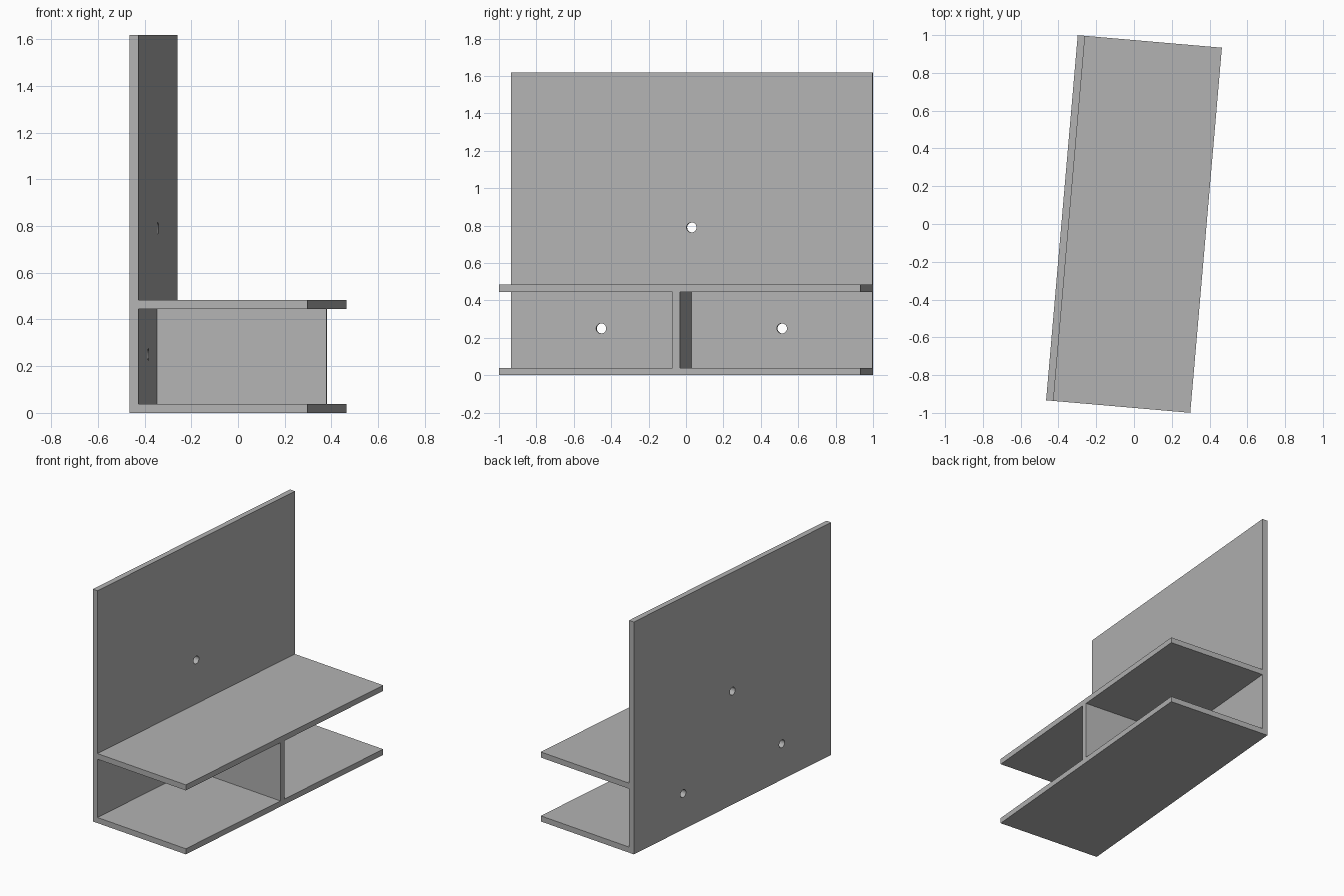
import bpy
import bmesh
import math
from mathutils import Matrix

if "Cube" in bpy.data.objects:
    bpy.data.objects.remove(bpy.data.objects["Cube"], do_unlink=True)

DEPTH, LENGTH, HEIGHT, WALL = 0.766, 1.94, 1.618, 0.039
SHELF_Z = 0.445
TURN = Matrix.Rotation(math.radians(-4.95), 4, "Z")

grey = bpy.data.materials.new("light grey")
grey.use_nodes = True
colour = (0.45, 0.45, 0.45, 1)
grey.diffuse_color = colour
grey.node_tree.nodes["Principled BSDF"].inputs["Base Color"].default_value = colour


def finish(name, bm):
    """Turn a bmesh into a named object, rotated to the unit's angle."""
    bmesh.ops.recalc_face_normals(bm, faces=bm.faces)
    mesh = bpy.data.meshes.new(name)
    bm.to_mesh(mesh)
    bm.free()
    mesh.materials.append(grey)
    obj = bpy.data.objects.new(name, mesh)
    obj.matrix_world = TURN
    bpy.context.collection.objects.link(obj)
    return obj


# Back panel and two shelves: one F-shaped profile extruded along the length
back, front = -DEPTH / 2, DEPTH / 2
inner = back + WALL
profile = [(back, 0), (front, 0), (front, WALL), (inner, WALL),
           (inner, SHELF_Z), (front, SHELF_Z), (front, SHELF_Z + WALL),
           (inner, SHELF_Z + WALL), (inner, HEIGHT), (back, HEIGHT)]
bm = bmesh.new()
face = bm.faces.new([bm.verts.new((x, -LENGTH / 2, z)) for x, z in profile])
extruded = bmesh.ops.extrude_face_region(bm, geom=[face])["geom"]
bmesh.ops.translate(bm, vec=(0, LENGTH, 0),
                    verts=[v for v in extruded if isinstance(v, bmesh.types.BMVert)])
body = finish("back_panel_and_shelves", bm)

# Upright divider between the shelves
bm = bmesh.new()
size = (front - inner, WALL, SHELF_Z - WALL)
centre = ((front + inner) / 2, -WALL / 2, (SHELF_Z + WALL) / 2)
bmesh.ops.create_cube(bm, size=1, matrix=Matrix.Translation(centre) @ Matrix.Diagonal((*size, 1)))
finish("divider", bm)

# Round holes through the back panel
bm = bmesh.new()
for y, z in [(-0.485, 0.25), (0.485, 0.25), (0, 0.79)]:
    place = Matrix.Translation((back + WALL / 2, y, z)) @ Matrix.Rotation(math.pi / 2, 4, "Y")
    bmesh.ops.create_cone(bm, cap_ends=True, segments=24, radius1=0.027, radius2=0.027,
                          depth=WALL * 3, matrix=place)
cutter = finish("hole_cutter", bm)
cutter.hide_render = True
cutter.hide_set(True)
cutter.display_type = "WIRE"
cut = body.modifiers.new("holes", "BOOLEAN")
cut.operation = "DIFFERENCE"
cut.solver = "EXACT"
cut.object = cutter
